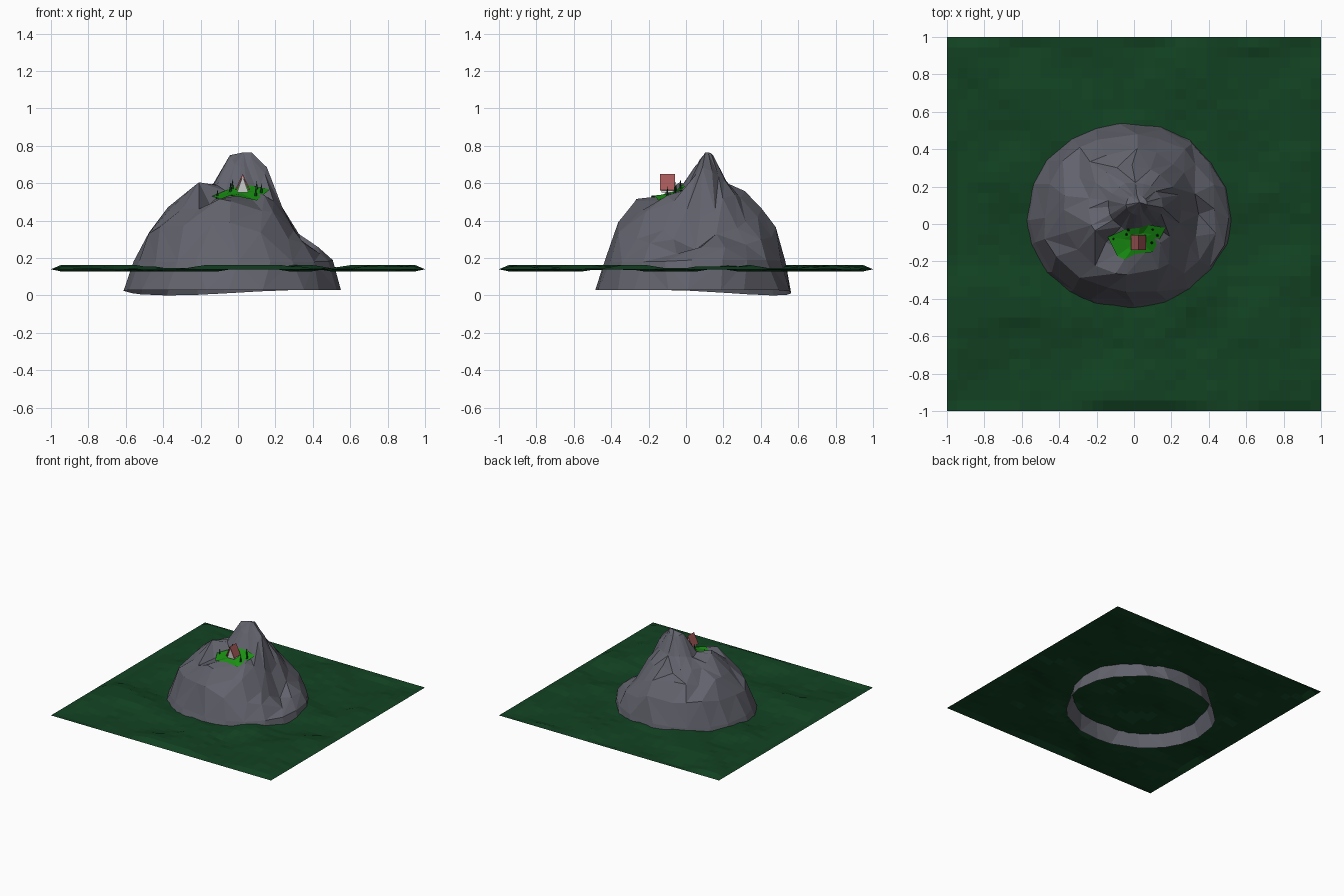
import bpy, bmesh, math, random
from mathutils import Vector, noise
from mathutils.bvhtree import BVHTree

if "Cube" in bpy.data.objects:
    bpy.data.objects.remove(bpy.data.objects["Cube"])

random.seed(4)


def material(name, rgb):
    m = bpy.data.materials.new(name)
    m.diffuse_color = (*rgb, 1)
    m.use_nodes = True
    m.node_tree.nodes["Principled BSDF"].inputs["Base Color"].default_value = m.diffuse_color
    return m


def add_object(name, bm, mat=None):
    bmesh.ops.recalc_face_normals(bm, faces=bm.faces)
    me = bpy.data.meshes.new(name)
    bm.to_mesh(me)
    bm.free()
    ob = bpy.data.objects.new(name, me)
    bpy.context.collection.objects.link(ob)
    if mat:
        me.materials.append(mat)
    return ob


rock = material("rock", (0.12, 0.122, 0.15))
forest = material("forest", (0.006, 0.055, 0.016))
grass = material("grass", (0.01, 0.28, 0.006))
red = material("red_roof", (0.38, 0.1, 0.1))
pine = material("pine", (0.006, 0.06, 0.012))

# Mountain: slope profiles by compass direction, blended around the rings
FRACTIONS = [0.1, 0.25, 0.43, 0.62, 0.8, 0.92, 1.0]
SLOPES = {
    0:   [.765, .69, .42, .26, .245, .19],
    45:  [.76, .63, .55, .40, .27, .19],
    90:  [.71, .60, .54, .47, .38, .18],
    135: [.74, .61, .53, .46, .36, .18],
    180: [.75, .58, .56, .46, .35, .18],
    205: [.74, .60, .62, .47, .35, .18],
    235: [.70, .56, .50, .48, .36, .18],
    270: [.69, .56, .555, .53, .38, .18],
    310: [.69, .56, .51, .43, .32, .18],
    335: [.73, .63, .47, .33, .25, .18],
    360: [.765, .69, .42, .26, .245, .19],
}


def slope_height(deg, i):
    keys = sorted(SLOPES)
    for a, b in zip(keys, keys[1:]):
        if a <= deg <= b:
            t = (deg - a) / (b - a)
            return SLOPES[a][i] * (1 - t) + SLOPES[b][i] * t


bm = bmesh.new()
SEG = 20
rings = []
for i, f in enumerate(FRACTIONS):
    cx, cy = 0.02 - 0.05 * f, 0.11 - 0.07 * f
    ring = []
    for s in range(SEG):
        wobble = 0 if f < 0.2 else random.uniform(-5, 5)
        deg = (360 * s / SEG + wobble) % 360
        a = math.radians(deg)
        r = f * random.uniform(0.96, 1.04) if f < 0.9 else f * random.uniform(0.985, 1.01)
        if i < 6:
            z = slope_height(deg, i)
            z += random.uniform(-0.025, 0.02) if 1 < i < 5 else 0
        else:
            z = 0.03 - 0.03 * max(0, math.cos(a - math.radians(125))) ** 3
        ring.append(bm.verts.new((cx + 0.58 * r * math.cos(a), cy + 0.53 * r * math.sin(a), z)))
    rings.append(ring)
top = bm.verts.new((0.03, 0.115, 0.765))
for s in range(SEG):
    n = (s + 1) % SEG
    bm.faces.new((top, rings[0][s], rings[0][n]))
    for inner, outer in zip(rings, rings[1:]):
        q = (inner[s], outer[s], outer[n], inner[n])
        if random.random() < 0.5:
            bm.faces.new((q[0], q[1], q[2]))
            bm.faces.new((q[0], q[2], q[3]))
        else:
            bm.faces.new((q[0], q[1], q[3]))
            bm.faces.new((q[1], q[2], q[3]))
bm.normal_update()
surface = BVHTree.FromBMesh(bm)
add_object("mountain", bm, rock)


def rock_height(x, y):
    return surface.ray_cast(Vector((x, y, 2)), Vector((0, 0, -1)))[0].z


# Forest floor: bumpy grid with flattened levels
bm = bmesh.new()
bmesh.ops.create_grid(bm, x_segments=36, y_segments=36, size=1)
for v in bm.verts:
    h = noise.noise(Vector((v.co.x * 3.2, v.co.y * 3.2, 1.7)))
    edge = max(abs(v.co.x), abs(v.co.y)) > 0.97
    v.co.z = 0.14 if edge else 0.146 + max(-0.018, min(0.018, round(h * 5) * 0.009))
add_object("forest_floor", bm, forest)

# Grassy ledge draped on the rock
outline = [(-.14, -.07), (-.09, -.17), (-.05, -.19), (.01, -.16), (.1, -.15),
           (.17, -.02), (.08, -.005), (.03, -.02), (-.05, -.03)]
bm = bmesh.new()
centre = Vector((0.02, -0.09))
drape = []
for f in (0.5, 1.0):
    loop = []
    for p in outline:
        q = centre.lerp(Vector(p), f)
        loop.append(bm.verts.new((q.x, q.y, rock_height(q.x, q.y) + 0.008)))
    drape.append(loop)
mid = bm.verts.new((*centre, rock_height(*centre) + 0.008))
for k in range(len(outline)):
    n = (k + 1) % len(outline)
    bm.faces.new((mid, drape[0][k], drape[0][n]))
    bm.faces.new((drape[0][k], drape[1][k], drape[1][n], drape[0][n]))
add_object("grass_ledge", bm, grass)


# Cabin: grey gabled core under two red roof panels
def prism(name, profile, y0, y1, mat=None):
    bm = bmesh.new()
    face = bm.faces.new([bm.verts.new((x, y0, z)) for x, z in profile])
    ext = bmesh.ops.extrude_face_region(bm, geom=[face])
    for v in ext["geom"]:
        if isinstance(v, bmesh.types.BMVert):
            v.co.y = y1
    return add_object(name, bm, mat)


CX = 0.025
prism("cabin_walls", [(CX - .031, .55), (CX + .031, .55), (CX, .637)], -.132, -.068)
for side, name in ((-1, "roof_left"), (1, "roof_right")):
    prism(name, [(CX, .65), (CX + side * .04, .565), (CX + side * .033, .562), (CX, .636)],
          -.14, -.06, red)

# Small pines around the cabin
for i, (x, y) in enumerate([(-.03, -.03), (-.04, -.055), (.1, -.03), (.125, -.06), (.095, -.1), (-.11, -.08)]):
    bm = bmesh.new()
    bmesh.ops.create_cone(bm, cap_ends=True, segments=5, radius1=0.008, radius2=0, depth=0.055)
    bmesh.ops.translate(bm, verts=bm.verts, vec=(x, y, rock_height(x, y) + 0.03))
    add_object(f"pine_{i + 1}", bm, pine)
